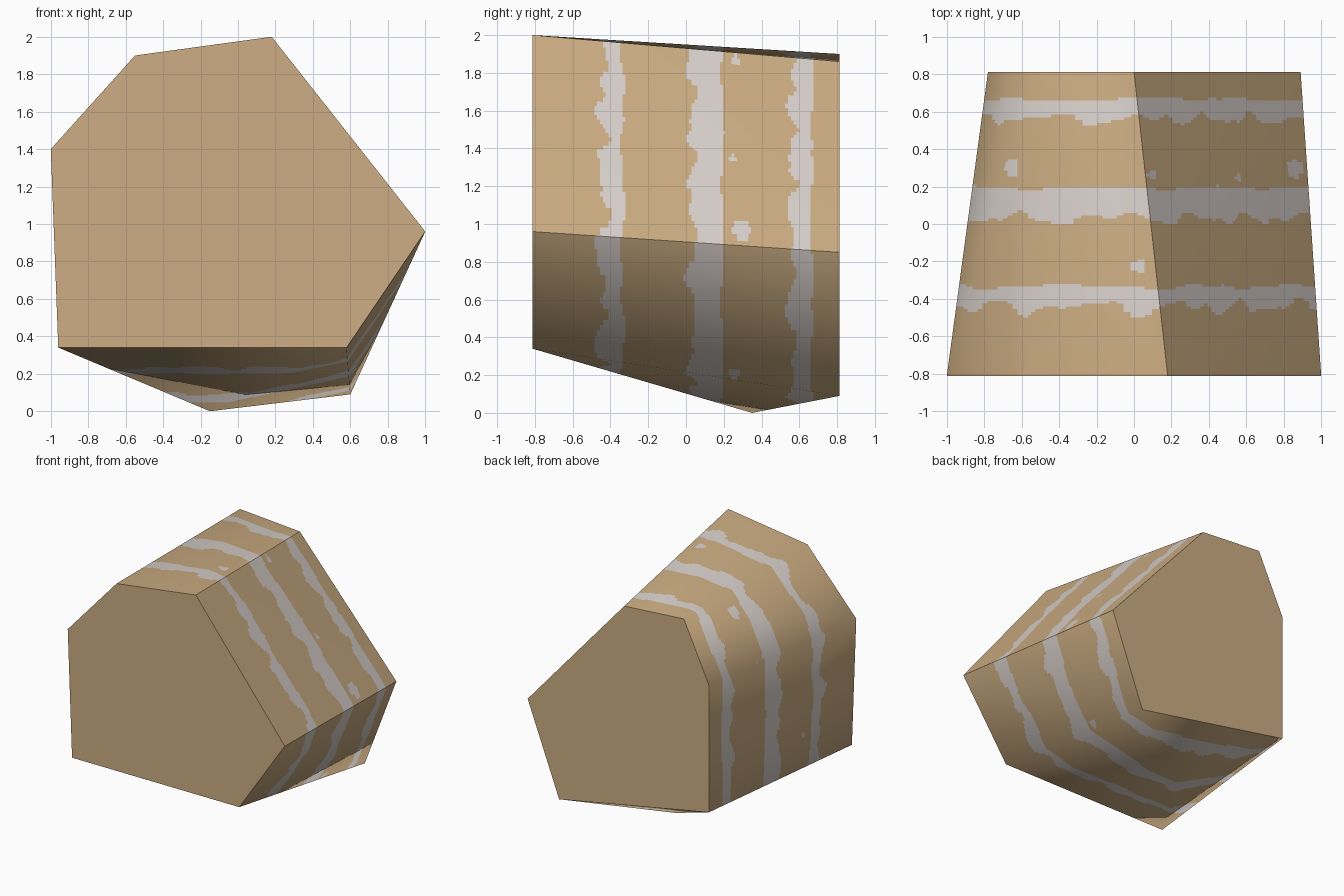
import bpy, bmesh, math
from mathutils import Vector
from mathutils.geometry import barycentric_transform

if "Cube" in bpy.data.objects:
    bpy.data.objects.remove(bpy.data.objects["Cube"])

D = 0.813  # half depth
# matching outlines (x, z) of the front and back cut faces, plus one low point
FRONT = [(-1, 1.40), (-.55, 1.90), (.18, 2.0), (1, .96), (.58, .34), (-.96, .34)]
BACK = [(-.78, 1.41), (-.55, 1.90), (0, 1.86), (.89, .85), (.60, .09), (-.78, .35)]
LOW = (-.15, .35, 0)


def material(name, rgb):
    m = bpy.data.materials.new(name)
    lin = [((c / 255 + .055) / 1.055) ** 2.4 for c in rgb]
    m.diffuse_color = (*lin, 1)
    m.use_nodes = True
    m.node_tree.nodes["Principled BSDF"].inputs["Base Color"].default_value = m.diffuse_color
    return m


# stone block: convex hull of both outlines
bm = bmesh.new()
front = [bm.verts.new((x, -D, z)) for x, z in FRONT]
back = [bm.verts.new((x, D, z)) for x, z in BACK]
bm.verts.new(LOW)
bmesh.ops.convex_hull(bm, input=bm.verts[:])
bmesh.ops.triangulate(bm, faces=bm.faces[:])
bmesh.ops.recalc_face_normals(bm, faces=bm.faces[:])


def is_cap(f):
    return abs(f.normal.y) > .95


# rounded shading everywhere except the cut faces, the ridge and the right edge
for f in bm.faces:
    f.smooth = True
for e in bm.edges:
    if sum(is_cap(f) for f in e.link_faces) == 1:
        e.smooth = False
for i in (2, 3):
    e = bm.edges.get((front[i], back[i]))
    if e:
        e.smooth = False

bm.faces.ensure_lookup_table()
bm.faces.index_update()
src = bm.faces.layers.int.new("src")
for f in bm.faces:
    f[src] = f.index
coarse = bpy.data.meshes.new("coarse")
bm.to_mesh(coarse)
tris = []
for p in coarse.polygons:
    co = [coarse.vertices[v].co.copy() for v in p.vertices]
    no = [coarse.corner_normals[i].vector.copy() for i in p.loop_indices]
    tris.append((co, no))
bpy.data.meshes.remove(coarse)


# cut the mantle into small cells so the veins can be coloured by rule
def cut(co, no):
    faces = [f for f in bm.faces if not is_cap(f)]
    edges = {e for f in faces for e in f.edges}
    verts = {v for f in faces for v in f.verts}
    bmesh.ops.bisect_plane(bm, geom=list(verts) + list(edges) + faces,
                           dist=1e-5, plane_co=co, plane_no=no)


for k in range(80):
    a = math.pi * (k + .5) / 80
    cut((0, 0, 1), (math.sin(a), 0, math.cos(a)))
for lo, hi in ((-.53, -.29), (-.03, .36), (.51, .69), (-.29, -.19)):
    n = round((hi - lo) / .015)
    for k in range(n + 1):
        cut((0, lo + (hi - lo) * k / n, 0), (0, 1, 0))

# veins: (lower edge, wave, upper edge, wave, phase)
VEINS = [(-.445, .045, -.335, .018, 0.4), (.03, .035, .193, .010, 2.0), (.56, .032, .667, .012, 4.1)]
# loose spots: x, y, z, radius
SPOTS = [(-.65, .30, 1.79, .055), (.03, -.23, 1.95, .04), (.88, .30, .98, .06),
         (.57, .25, 1.36, .03), (.10, .26, 1.88, .03), (.59, -.24, .40, .045),
         (.61, .26, .21, .03), (-.87, .28, 1.42, .025), (-.89, -.25, .64, .03)]


def is_vein(c):
    t = math.atan2(c.z - 1, c.x)
    for lo, lw, hi, hw, ph in VEINS:
        wave = .6 * math.sin(11 * t + ph) + .45 * math.sin(19 * t + 2 * ph) + .25 * math.sin(31 * t + ph)
        top = math.sin(7 * t + ph) * .6 + math.sin(17 * t) * .4
        if lo + lw * wave < c.y < hi + hw * top:
            return True
    return any((c - Vector(s[:3])).length < s[3] for s in SPOTS)


for f in bm.faces:
    f.material_index = int(not is_cap(f) and is_vein(f.calc_center_median()))
    f.smooth = True
source = [f[src] for f in bm.faces]
bm.faces.layers.int.remove(src)
mesh = bpy.data.meshes.new("stone_block")
bm.to_mesh(mesh)
bm.free()
mesh.materials.append(material("tan stone", (205, 174, 131)))
mesh.materials.append(material("pale grey vein", (218, 210, 205)))

# keep the broad rounded shading of the uncut block
normals = [None] * len(mesh.loops)
for p, s in zip(mesh.polygons, source):
    co, no = tris[s]
    for li, vi in zip(p.loop_indices, p.vertices):
        n = barycentric_transform(mesh.vertices[vi].co, *co, *no)
        normals[li] = n.normalized()
mesh.normals_split_custom_set(normals)

obj = bpy.data.objects.new("stone_block", mesh)
bpy.context.collection.objects.link(obj)
